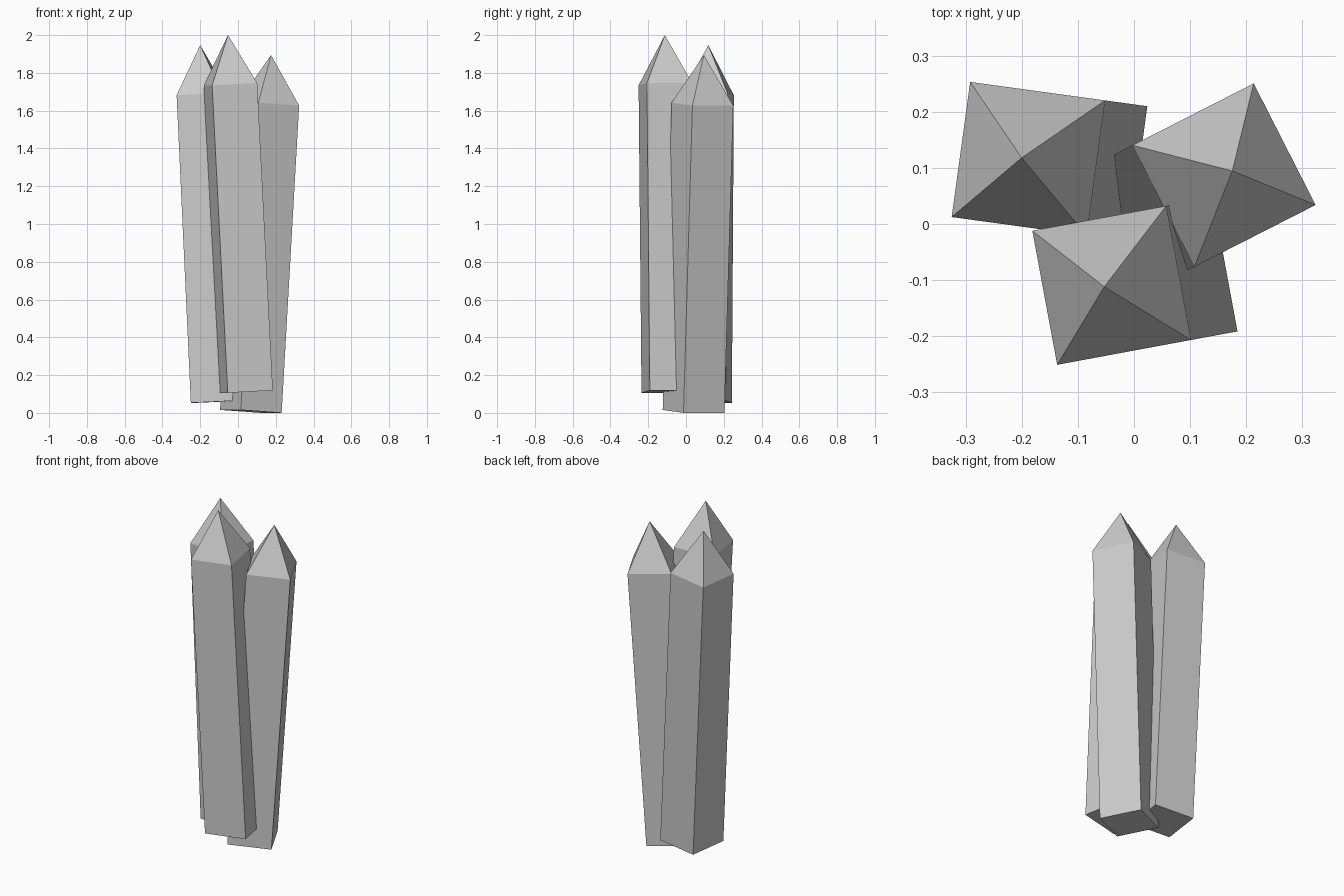
import bpy
import bmesh
from math import radians
from mathutils import Matrix

cube = bpy.data.objects.get("Cube")
if cube:
    bpy.data.objects.remove(cube, do_unlink=True)

SIDE, SHOULDER, LENGTH = 0.243, 1.63, 1.89

# Single flat grey stone
stone = bpy.data.materials.new("grey_stone")
stone.use_nodes = True
GREY = (0.6, 0.6, 0.6, 1)
stone.diffuse_color = GREY
stone.node_tree.nodes["Principled BSDF"].inputs["Base Color"].default_value = GREY


def crystal(name, base, yaw, lean):
    """Square prism with a pyramid tip, turned by yaw and leaning along its own x."""
    bm = bmesh.new()
    bmesh.ops.create_cube(bm, size=1)
    bmesh.ops.scale(bm, vec=(SIDE, SIDE, SHOULDER), verts=bm.verts)
    bmesh.ops.translate(bm, vec=(0, 0, SHOULDER / 2), verts=bm.verts)
    # Raise the centre of the top face into a point
    top = max(bm.faces, key=lambda f: f.calc_center_median().z)
    tip = bmesh.ops.poke(bm, faces=[top])["verts"][0]
    tip.co.z = LENGTH
    bm.normal_update()
    mesh = bpy.data.meshes.new(name)
    bm.to_mesh(mesh)
    bm.free()
    mesh.materials.append(stone)
    obj = bpy.data.objects.new(name, mesh)
    obj.matrix_world = (Matrix.Translation(base)
                        @ Matrix.Rotation(radians(yaw), 4, 'Z')
                        @ Matrix.Rotation(radians(lean), 4, 'Y'))
    bpy.context.collection.objects.link(obj)


# Three leaning crystals in a cluster
crystal("front_crystal", (0.043, -0.094, 0.1125), 10.5, -2.96)
crystal("left_crystal", (0.068, 0.040, 0.008), 27, 3.65)
crystal("right_crystal", (-0.113, 0.106, 0.059), -7.8, -2.67)
